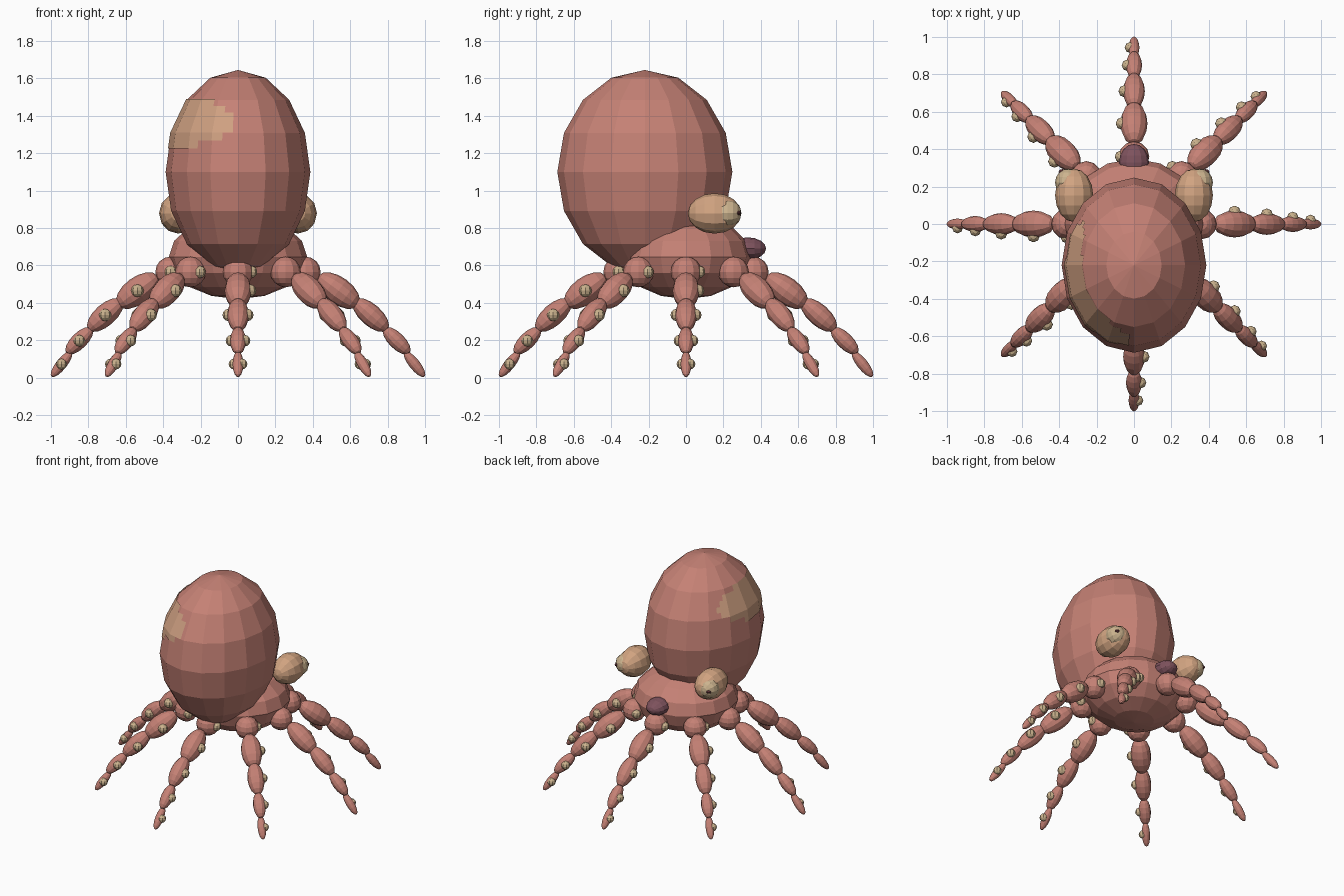
import bpy, bmesh, math
from mathutils import Vector, Matrix

if "Cube" in bpy.data.objects:
    bpy.data.objects.remove(bpy.data.objects["Cube"])


def material(name, rgb):
    m = bpy.data.materials.new(name)
    m.diffuse_color = (*rgb, 1)
    m.use_nodes = True
    m.node_tree.nodes["Principled BSDF"].inputs["Base Color"].default_value = m.diffuse_color
    return m


SKIN = material("dusty_rose_skin", (0.56, 0.22, 0.178))
EYE = material("peach_eye", (0.64, 0.37, 0.22))
PALE = material("pale_tan", (0.60, 0.45, 0.27))
PATCH = material("light_skin_patch", (0.62, 0.35, 0.22))
PUPIL = material("dark_pupil", (0.10, 0.03, 0.035))
FUNNEL = material("plum_funnel", (0.21, 0.085, 0.11))


def finish(bm, name, mat):
    me = bpy.data.meshes.new(name)
    bm.to_mesh(me)
    bm.free()
    me.materials.append(mat)
    ob = bpy.data.objects.new(name, me)
    bpy.context.collection.objects.link(ob)
    return ob


def ellipsoid(name, centre, radii, mat, segs=16, rings=8, axis=(0, 0, 1)):
    """Flat-faced ellipsoid; radii = (side, side, along axis)."""
    bm = bmesh.new()
    bmesh.ops.create_uvsphere(bm, u_segments=segs, v_segments=rings, radius=1)
    turn = Vector((0, 0, 1)).rotation_difference(Vector(axis)).to_matrix().to_4x4()
    bm.transform(Matrix.Translation(centre) @ turn @ Matrix.Diagonal((*radii, 1)))
    return finish(bm, name, mat)


# Mantle and head
MC, MR = Vector((0, -0.22, 1.1)), Vector((0.387, 0.468, 0.545))
ellipsoid("mantle", MC, MR, SKIN)
ellipsoid("head", (0, 0, 0.645), (0.37, 0.35, 0.225), SKIN)

# Pale patch: a thin skin over part of the mantle
bm = bmesh.new()
bmesh.ops.create_uvsphere(bm, u_segments=16, v_segments=8, radius=1)
bm.transform(Matrix.Translation(MC) @ Matrix.Diagonal((*(MR + Vector((0.005,) * 3)), 1)))
bmesh.ops.subdivide_edges(bm, edges=bm.edges[:], cuts=4, use_grid_fill=True)


def outside_patch(f):
    p = f.calc_center_median() - MC
    angle = math.degrees(math.atan2(p.y / MR.y, p.x / MR.x)) % 360
    return ((angle - 206) / 60) ** 2 + ((p.z - 0.265) / 0.135) ** 2 > 1


bmesh.ops.delete(bm, geom=[f for f in bm.faces if outside_patch(f)], context='FACES')
finish(bm, "mantle_patch", PATCH)

# Eyes
for side, s in (("left", -1), ("right", 1)):
    ellipsoid(side + "_eye", (s * 0.32, 0.153, 0.878), (0.102, 0.108, 0.143), EYE,
              12, 8, (0, 1, 0))
    ellipsoid(side + "_iris", (s * 0.35, 0.222, 0.88), (0.072, 0.072, 0.074), PALE,
              12, 8, (0, 1, 0))
    ellipsoid(side + "_pupil", (s * 0.382, 0.278, 0.88), (0.022, 0.016, 0.012), PUPIL, 8, 6)

# Funnel
ellipsoid("funnel", (0, 0.33, 0.69), (0.08, 0.06, 0.098), FUNNEL, 12, 8, (0, 1, 0))

# Arms: tapering beads given as (start radius, start z, end radius, end z, half width)
BEADS = [(0.43, 0.545, 0.645, 0.385, 0.072), (0.62, 0.415, 0.80, 0.255, 0.058),
         (0.78, 0.265, 0.917, 0.13, 0.043), (0.89, 0.14, 0.997, 0.005, 0.029)]
SUCKER_R = (0.034, 0.033, 0.031, 0.029)
for i in range(8):
    a = i * math.pi / 4
    out = Vector((math.cos(a), math.sin(a), 0))
    across = Vector((-math.sin(a), math.cos(a), 0))
    up = Vector((0, 0, 1))
    root = out * 0.36 + up * 0.565
    ellipsoid(f"arm_{i + 1}_root", root, (0.082,) * 3, SKIN, 12, 8)
    ellipsoid(f"arm_{i + 1}_root_sucker", root + across * 0.07, (0.033,) * 3, PALE, 8, 6)
    for j, (r0, z0, r1, z1, w) in enumerate(BEADS):
        p, q = out * r0 + up * z0, out * r1 + up * z1
        mid = (p + q) / 2
        ellipsoid(f"arm_{i + 1}_bead_{j + 1}", mid, (w, w, (q - p).length / 2), SKIN,
                  12, 8, (q - p).normalized())
        ellipsoid(f"arm_{i + 1}_sucker_{j + 1}", mid + across * (w - 0.008),
                  (SUCKER_R[j],) * 3, PALE, 8, 6)
